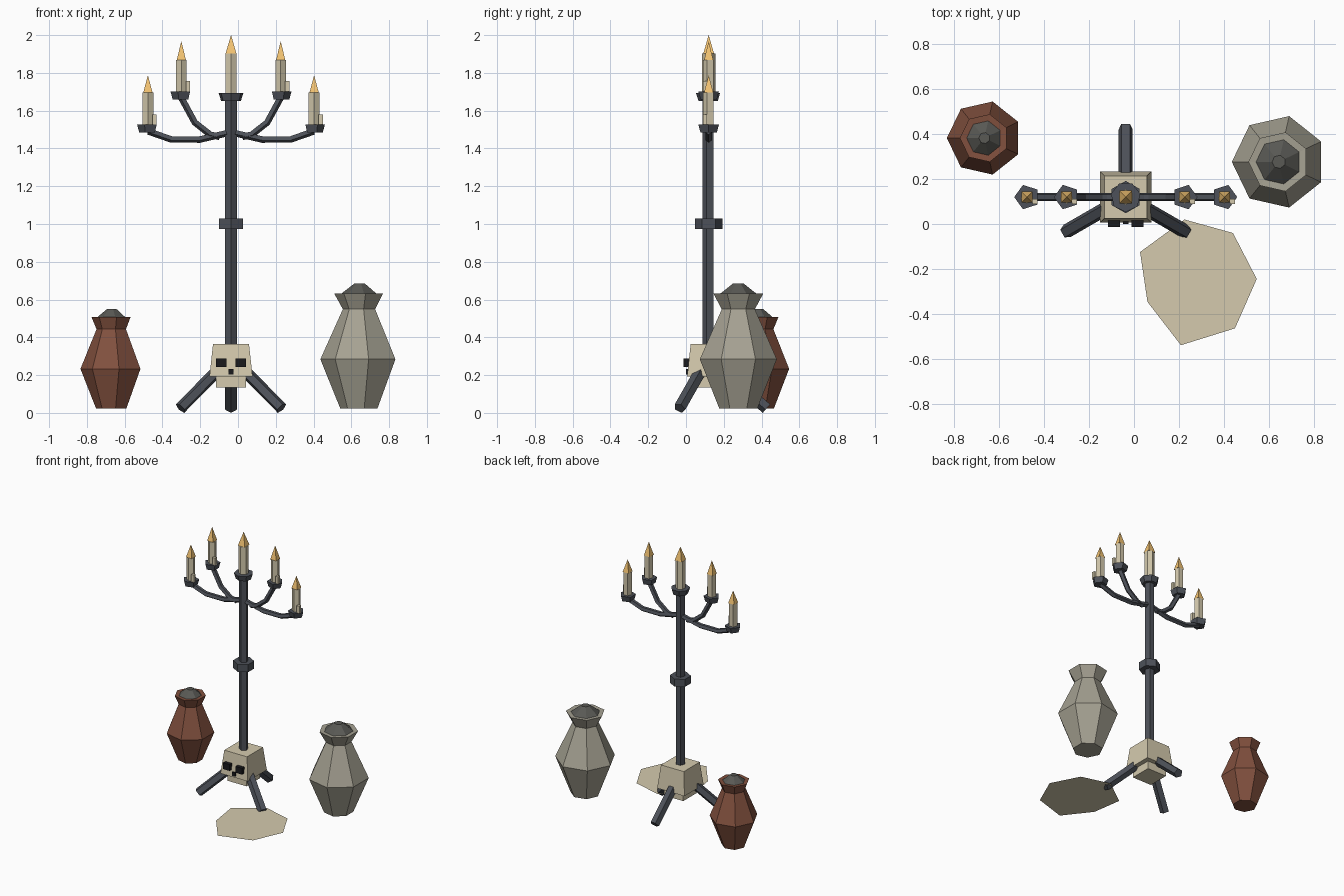
import bpy, bmesh, math
from mathutils import Vector

if "Cube" in bpy.data.objects:
    bpy.data.objects.remove(bpy.data.objects["Cube"])

CX, CY = -0.037, 0.12  # candelabra axis


def mat(name, r, g, b):
    m = bpy.data.materials.new(name)
    m.diffuse_color = (r, g, b, 1)
    m.use_nodes = True
    m.node_tree.nodes["Principled BSDF"].inputs["Base Color"].default_value = m.diffuse_color
    return m


IRON = mat("iron", 0.075, 0.083, 0.1)
BONE = mat("bone", 0.66, 0.59, 0.42)
WAX = mat("wax", 0.66, 0.59, 0.42)
FLAME = mat("flame", 0.9, 0.55, 0.17)
BLACK = mat("black", 0.01, 0.01, 0.012)
RED = mat("red_clay", 0.22, 0.08, 0.048)
GREY = mat("grey_clay", 0.38, 0.36, 0.29)
LID = mat("dark_lid", 0.1, 0.1, 0.09)


def make(name, rings, material):
    """Skin a list of equal-sized point rings and cap both ends."""
    bm = bmesh.new()
    loops = [[bm.verts.new(p) for p in ring] for ring in rings]
    n = len(loops[0])
    for a, b in zip(loops, loops[1:]):
        for i in range(n):
            j = (i + 1) % n
            bm.faces.new((a[i], a[j], b[j], b[i]))
    bm.faces.new(loops[0][::-1])
    bm.faces.new(loops[-1])
    bmesh.ops.recalc_face_normals(bm, faces=bm.faces)
    me = bpy.data.meshes.new(name)
    bm.to_mesh(me)
    bm.free()
    me.materials.append(material)
    ob = bpy.data.objects.new(name, me)
    bpy.context.collection.objects.link(ob)
    return ob


def lathe(name, x, y, profile, sides, phase, material):
    """Low-poly turned shape from (radius, z) points."""
    ang = [phase + math.tau * i / sides for i in range(sides)]
    return make(name, [[(x + r * math.cos(a), y + r * math.sin(a), z) for a in ang]
                       for r, z in profile], material)


def tube(name, path, radius, material, sides=5):
    """Five-sided bar along a path in one vertical plane, one edge pointing down."""
    pts = [Vector(p) for p in path]
    d = pts[-1] - pts[0]
    side = Vector((-d.y, d.x, 0)).normalized()
    rings = []
    for i, p in enumerate(pts):
        t = (pts[min(i + 1, len(pts) - 1)] - pts[max(i - 1, 0)]).normalized()
        down = side.cross(t)
        rings.append([p + radius * (math.cos(a) * down + math.sin(a) * side)
                      for a in (math.tau * k / sides for k in range(sides))])
    return make(name, rings, material)


def block(name, centre, size, z0, z1, material, top=None):
    """Box, optionally tapered to a smaller top."""
    def ring(s, z):
        return [(centre[0] + u * s[0] / 2, centre[1] + v * s[1] / 2, z)
                for u, v in ((-1, -1), (1, -1), (1, 1), (-1, 1))]
    return make(name, [ring(size, z0), ring(top or size, z1)], material)


# Pole and middle collar
lathe("pole", CX, CY, [(0.033, 0.3), (0.033, 1.67)], 5, -math.pi / 2, IRON)
lathe("collar", CX, CY, [(0.072, 0.973), (0.072, 1.03)], 6, math.pi / 2, IRON)

# Tripod legs
for name, deg in (("back_leg", 90), ("left_leg", 210), ("right_leg", 330)):
    c, s = math.cos(math.radians(deg)), math.sin(math.radians(deg))
    tube(name, [(CX + r * c, CY + r * s, z) for r, z in ((0.06, 0.243), (0.308, 0.025))],
         0.033, IRON)

# Skull base
block("skull", (CX, CY), (0.228, 0.228), 0.193, 0.366, BONE, (0.19, 0.19))
block("jaw", (CX, CY), (0.16, 0.16), 0.134, 0.193, BONE)
for name, dx, w, y, z0, z1 in (("left_eye", -0.052, 0.054, 0.01, 0.242, 0.289),
                               ("right_eye", 0.052, 0.054, 0.01, 0.242, 0.289),
                               ("nose", 0, 0.026, 0.023, 0.204, 0.232)):
    block(name, (CX + dx, y), (w, 0.045), z0, z1, BLACK)


def candle(name, x, z, height, flame, cup_sides, phase, cup_r, r, drip=True):
    """Cup, candle, flame and a wax drip; z is the cup top."""
    lathe(name + "_cup", x, CY, [(cup_r * 0.8, z - 0.042), (cup_r, z)],
          cup_sides, phase, IRON)
    lathe(name + "_candle", x, CY, [(r, z), (r, z + height)], 5 if drip else 6,
          -math.pi / 2, WAX)
    lathe(name + "_flame", x, CY, [(r * 1.15, z + height), (0.0005, z + height + flame)],
          4, math.pi / 4, FLAME)
    if drip:
        block(name + "_drip", (x + 0.035, CY - 0.02), (0.022, 0.022), z, z + 0.055, WAX)


# Candles and curved arms on both sides
candle("centre", CX, 1.693, 0.209, 0.098, 7, -math.pi / 2, 0.067, 0.035, False)
for side, sgn, phase in (("left", -1, math.pi), ("right", 1, 0)):
    candle(side + "_outer", CX + sgn * 0.44, 1.526, 0.17, 0.09, 5, phase, 0.057, 0.03)
    candle(side + "_inner", CX + sgn * 0.263, 1.701, 0.166, 0.1, 5, phase, 0.057, 0.03)
    tube(side + "_outer_arm", [(CX + sgn * x, CY, z) for x, z in
         ((0, 1.487), (0.165, 1.449), (0.315, 1.449), (0.438, 1.492))], 0.019, IRON)
    tube(side + "_inner_arm", [(CX + sgn * x, CY, z) for x, z in
         ((0.06, 1.463), (0.11, 1.475), (0.19, 1.538), (0.262, 1.67))], 0.019, IRON)

# Lidded urns
for name, x, y, m, body, lid in (
        ("red_urn", -0.667, 0.383, RED,
         [(0.084, 0.022), (0.167, 0.233), (0.082, 0.443), (0.109, 0.508), (0.08, 0.506)],
         [(0.081, 0.504), (0.025, 0.551)]),
        ("grey_urn", 0.645, 0.277, GREY,
         [(0.103, 0.022), (0.209, 0.284), (0.09, 0.549), (0.135, 0.631), (0.104, 0.629)],
         [(0.105, 0.626), (0.03, 0.684)])):
    lathe(name, x, y, body, 7, math.pi, m)
    lathe(name + "_lid", x, y, lid, 7, math.pi, LID)

# Flat wax puddle, just above the floor
outline = [(0.225, 0.02), (0.027, -0.125), (0.06, -0.347), (0.209, -0.54),
           (0.45, -0.465), (0.547, -0.245), (0.441, -0.04)]
me = bpy.data.meshes.new("wax_puddle")
me.from_pydata([(x, y, 0.028) for x, y in outline], [], [list(range(len(outline)))])
me.materials.append(WAX)
bpy.context.collection.objects.link(bpy.data.objects.new("wax_puddle", me))
